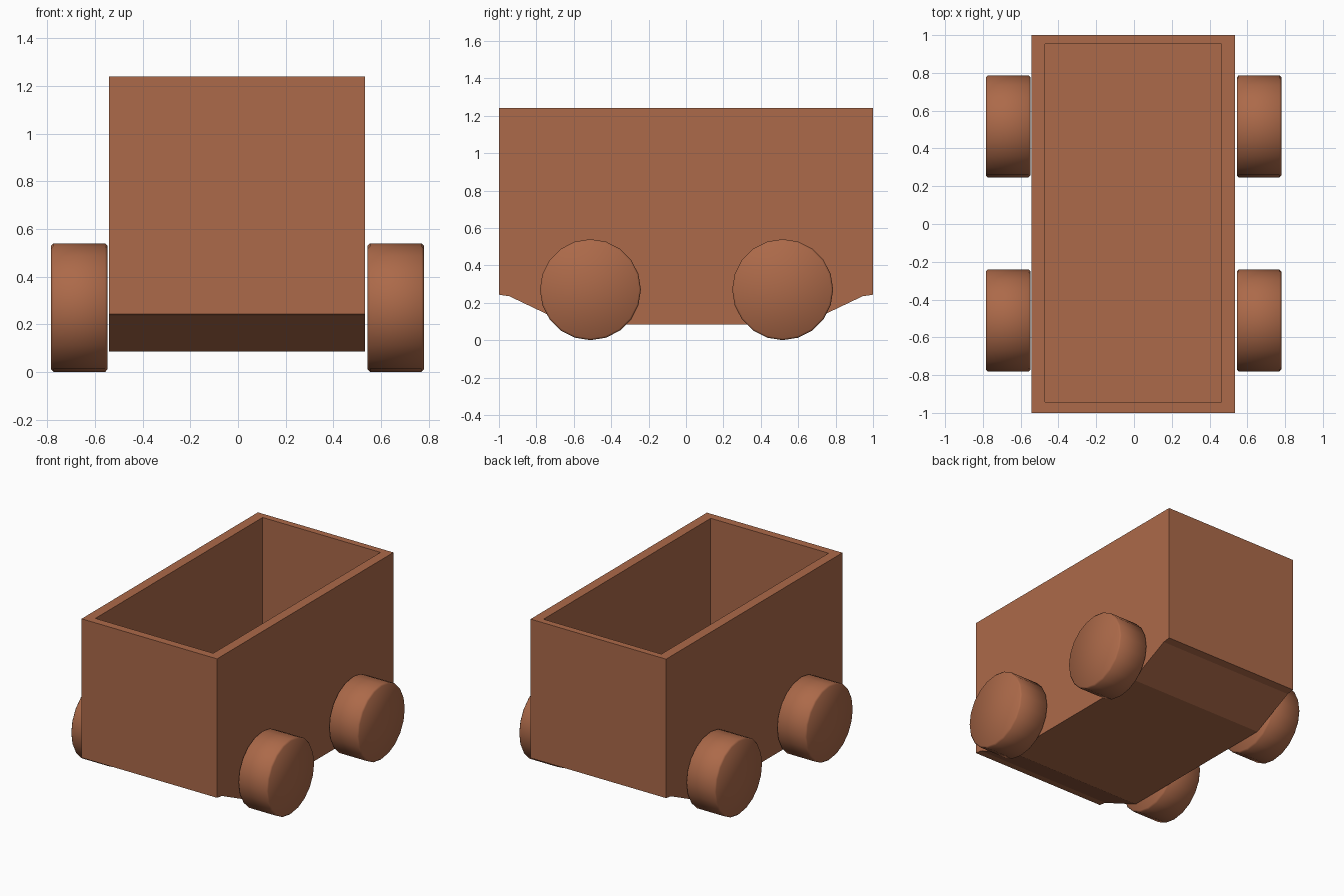
import bpy, bmesh, math
from mathutils import Matrix

if "Cube" in bpy.data.objects:
    bpy.data.objects.remove(bpy.data.objects["Cube"])

brown = bpy.data.materials.new("reddish brown")
brown.diffuse_color = (0.415, 0.143, 0.067, 1)
brown.use_nodes = True
brown.node_tree.nodes["Principled BSDF"].inputs["Base Color"].default_value = brown.diffuse_color


def make_object(name, bm):
    bmesh.ops.recalc_face_normals(bm, faces=bm.faces[:])
    mesh = bpy.data.meshes.new(name)
    bm.to_mesh(mesh)
    bm.free()
    mesh.materials.append(brown)
    obj = bpy.data.objects.new(name, mesh)
    bpy.context.collection.objects.link(obj)
    return obj


# Cart tub: side profile with a tapered keel, extruded across x
CENTRE_X, HALF_W, TOP, FLOOR = -0.004, 0.538, 1.24, 0.28
half = [(0.63, 0.085), (0.945, 0.235), (1.0, 0.243), (1.0, TOP)]
profile = half + [(-y, z) for y, z in reversed(half)]
bm = bmesh.new()
side = bm.faces.new([bm.verts.new((CENTRE_X - HALF_W, y, z)) for y, z in profile])
ext = bmesh.ops.extrude_face_region(bm, geom=[side], use_keep_orig=True)
bmesh.ops.translate(bm, vec=(2 * HALF_W, 0, 0),
                    verts=[v for v in ext["geom"] if isinstance(v, bmesh.types.BMVert)])
bmesh.ops.recalc_face_normals(bm, faces=bm.faces[:])

# Hollow: inset the top face into a rim, then sink it to the floor
top = max(bm.faces, key=lambda f: f.calc_center_median().z)
bmesh.ops.inset_region(bm, faces=[top], thickness=0.06)
for v in top.verts:
    v.co.x = CENTRE_X + math.copysign(0.468, v.co.x)
    v.co.y = 0.005 + math.copysign(0.948, v.co.y)
sunk = bmesh.ops.extrude_discrete_faces(bm, faces=[top])["faces"][0]
for v in sunk.verts:
    v.co.z = FLOOR
make_object("cart_tub", bm)


# Wheels: short drums with slightly rounded rims
def wheel(name, x, y, radius=0.27, width=0.236):
    bm = bmesh.new()
    bmesh.ops.create_cone(bm, cap_ends=True, segments=20, radius1=radius,
                          radius2=radius, depth=width,
                          matrix=Matrix.Rotation(math.pi / 2, 4, 'Y'))
    rims = [e for e in bm.edges if abs(e.verts[0].co.x - e.verts[1].co.x) < 1e-4]
    bmesh.ops.bevel(bm, geom=rims, offset=0.01, segments=1, affect='EDGES')
    obj = make_object(name, bm)
    obj.location = (x, y, radius)
    bpy.ops.object.select_all(action='DESELECT')
    obj.select_set(True)
    bpy.context.view_layer.objects.active = obj
    bpy.ops.object.shade_smooth_by_angle(angle=math.radians(50))


for side_name, x in (("left", -0.666), ("right", 0.662)):
    for end_name, y in (("front", -0.511), ("back", 0.517)):
        wheel(f"{end_name}_{side_name}_wheel", x, y)
